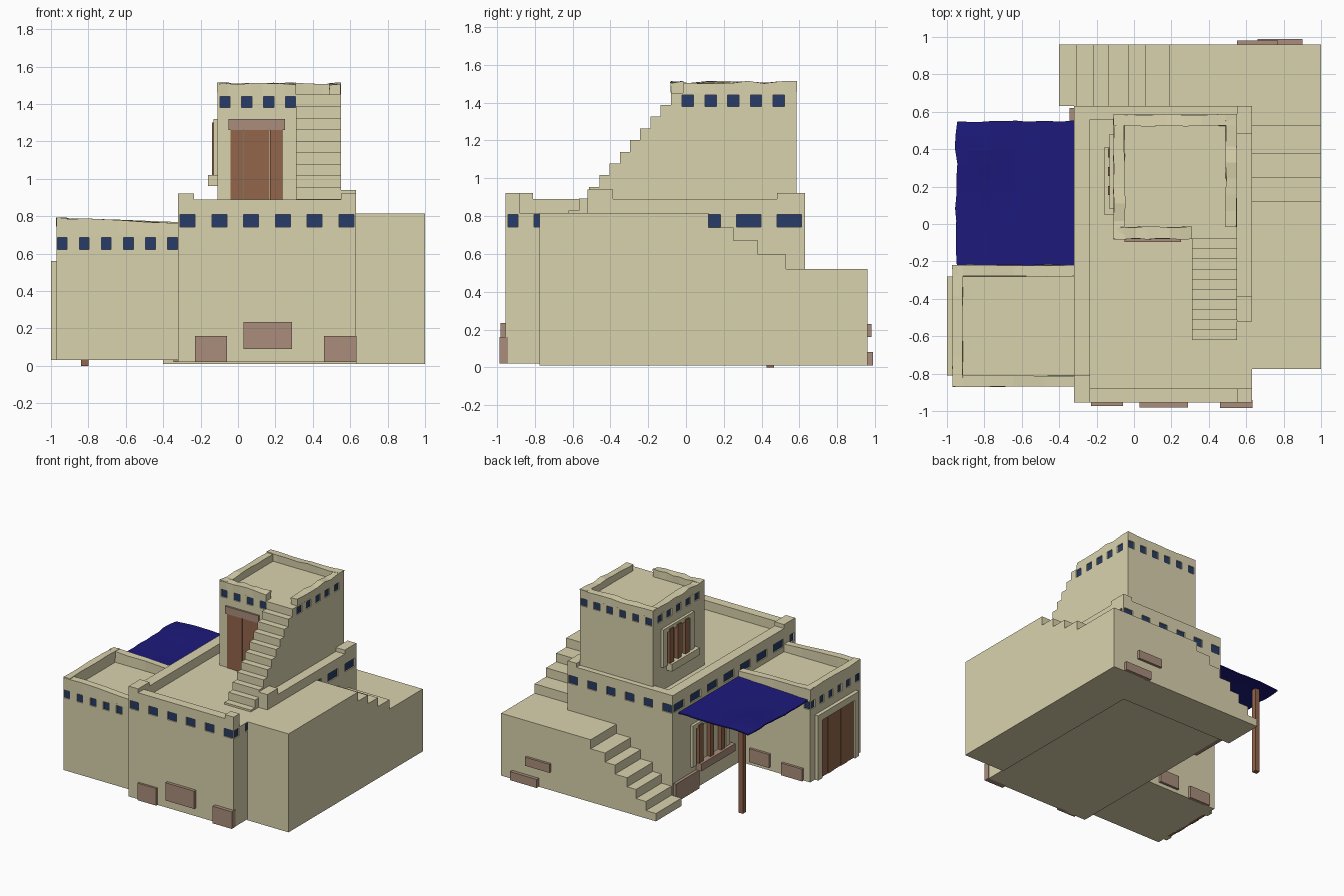
import bpy, bmesh, math, random
from mathutils import Vector

if "Cube" in bpy.data.objects:
    bpy.data.objects.remove(bpy.data.objects["Cube"])
random.seed(4)

def material(name, rgb):
    m = bpy.data.materials.new(name)
    m.diffuse_color = (*rgb, 1)
    m.use_nodes = True
    m.node_tree.nodes["Principled BSDF"].inputs["Base Color"].default_value = m.diffuse_color
    return m

CLAY = material("clay", (0.70, 0.65, 0.42))
CLOTH = material("cloth", (0.012, 0.01, 0.20))
WOOD = material("wood", (0.29, 0.13, 0.07))
STONE = material("stone", (0.40, 0.27, 0.20))
GLASS = material("opening", (0.02, 0.045, 0.14))

def finish(bm, name, mat):
    bmesh.ops.recalc_face_normals(bm, faces=bm.faces)
    me = bpy.data.meshes.new(name)
    bm.to_mesh(me)
    bm.free()
    me.materials.append(mat)
    ob = bpy.data.objects.new(name, me)
    bpy.context.scene.collection.objects.link(ob)
    return ob

def add_box(bm, x0, x1, y0, y1, z0, z1):
    vs = bmesh.ops.create_cube(bm, size=1)["verts"]
    for v in vs:
        v.co = Vector((x0 if v.co.x < 0 else x1, y0 if v.co.y < 0 else y1, z0 if v.co.z < 0 else z1))

def boxes(name, mat, *dims):
    bm = bmesh.new()
    for d in dims:
        add_box(bm, *d)
    return finish(bm, name, mat)

def prism(name, pts, axis, a, b, mat=CLAY):
    """Extrude an outline (other horizontal axis, z) along axis from a to b."""
    bm = bmesh.new()
    at = lambda u, z, w: (w, u, z) if axis == "x" else (u, w, z)
    f = bm.faces.new([bm.verts.new(at(u, z, a)) for u, z in pts])
    ext = bmesh.ops.extrude_face_region(bm, geom=[f])["geom"]
    off = Vector((b - a, 0, 0)) if axis == "x" else Vector((0, b - a, 0))
    bmesh.ops.translate(bm, vec=off, verts=[g for g in ext if isinstance(g, bmesh.types.BMVert)])
    return finish(bm, name, mat)

def rough_wall(name, dims, amount, cuts=7, slope=0.0):
    """Parapet with a hand-made uneven top edge."""
    bm = bmesh.new()
    add_box(bm, *dims)
    x0, x1, y0, y1, z0, z1 = dims
    ax = 0 if x1 - x0 > y1 - y0 else 1
    lo, hi = dims[2 * ax], dims[2 * ax + 1]
    no = Vector((1, 0, 0)) if ax == 0 else Vector((0, 1, 0))
    for i in range(1, cuts):
        bmesh.ops.bisect_plane(bm, geom=bm.verts[:] + bm.edges[:] + bm.faces[:],
                               plane_co=no * (lo + (hi - lo) * i / cuts), plane_no=no)
    for v in bm.verts:
        if v.co.z > (z0 + z1) / 2:
            v.co.z += random.uniform(-amount, amount) + slope * (v.co.x - x0)
            v.co[1 - ax] += random.uniform(-amount, amount) * 0.6
    return finish(bm, name, CLAY)

def body(name, dims, rows):
    """Solid block with rows of small recessed openings: (side, centres, width, z0, z1)."""
    ob = boxes(name, CLAY, dims)
    holes, panes = [], []
    d = 0.018
    x0, x1, y0, y1 = dims[:4]
    for side, centres, w, z0, z1 in rows:
        for c in centres:
            a, b = c - w / 2, c + w / 2
            for dest, o, i in ((holes, 0.01, -d), (panes, -d + 0.008, -d - 0.003)):
                dest.append({"front": (a, b, y0 - o, y0 - i, z0, z1),
                             "back": (a, b, y1 + i, y1 + o, z0, z1),
                             "left": (x0 - o, x0 - i, a, b, z0, z1),
                             "right": (x1 + i, x1 + o, a, b, z0, z1)}[side])
    cutter = boxes(name + "_cutter", CLAY, *holes)
    cutter.hide_render = True
    cutter.hide_viewport = True
    cutter.display_type = "WIRE"
    mod = ob.modifiers.new("openings", "BOOLEAN")
    mod.operation, mod.solver, mod.object, mod.use_self = "DIFFERENCE", "EXACT", cutter, True
    bpy.context.view_layer.update()
    me = bpy.data.meshes.new_from_object(ob.evaluated_get(bpy.context.evaluated_depsgraph_get()))
    ob.modifiers.clear()
    ob.data = me
    bpy.data.objects.remove(cutter)
    boxes(name + "_openings", GLASS, *panes)

def spaced(a, b, n):
    return [a + (b - a) * i / (n - 1) for i in range(n)]

# main house
side = spaced(-0.74, 0.545, 7)
fr = spaced(-0.27, 0.58, 6)
mz = (0.742, 0.808)
body("main_house", (-0.32, 0.63, -0.955, 0.63, 0.02, 0.815),
     [("front", fr, 0.08, *mz), ("back", fr, 0.08, *mz),
      ("left", side, 0.13, *mz), ("right", side, 0.13, *mz),
      ("left", [-0.915], 0.055, *mz), ("right", [-0.915], 0.055, *mz)])
boxes("main_parapet", CLAY,
      (-0.32, 0.63, -0.955, -0.88, 0.81, 0.89), (-0.32, 0.63, 0.56, 0.63, 0.81, 0.89),
      (-0.32, -0.235, -0.88, 0.56, 0.81, 0.89), (0.55, 0.63, -0.52, 0.56, 0.81, 0.89))
boxes("parapet_corners", CLAY,
      (-0.32, -0.235, -0.955, -0.81, 0.885, 0.922), (0.55, 0.63, -0.955, -0.88, 0.885, 0.922),
      (0.55, 0.63, 0.48, 0.63, 0.885, 0.922), (0.55, 0.63, -0.52, -0.385, 0.885, 0.94))

# upper tower
tz = (1.38, 1.44)
ty = spaced(0.01, 0.49, 5)
tx = spaced(-0.07, 0.515, 6)
body("tower", (-0.11, 0.55, -0.08, 0.585, 0.81, 1.45),
     [("front", tx[:4], 0.055, *tz), ("back", tx, 0.055, *tz),
      ("left", ty, 0.06, *tz), ("right", ty, 0.06, *tz)])
for i, d in enumerate([(-0.11, 0.31, -0.08, -0.015), (-0.11, 0.55, 0.525, 0.585),
                       (-0.11, -0.05, -0.08, 0.585), (0.49, 0.55, -0.015, 0.585)]):
    rough_wall(f"tower_parapet_{i + 1}", (*d, 1.44, 1.508), 0.007)

# steps from main roof up to tower roof
pts = [(-0.08, 0.81), (-0.62, 0.81)]
for i in range(10):
    y, z = -0.62 + 0.054 * i, 0.83 + 0.062 * i
    pts += [(y, z), (y + 0.054, z)]
prism("tower_stair", pts, "x", 0.31, 0.55)

# side annex with steps down, and the back stair below it
prism("side_annex", [(-0.775, 0.01), (-0.775, 0.815), (0.12, 0.815), (0.12, 0.74), (0.25, 0.74),
      (0.25, 0.67), (0.38, 0.67), (0.38, 0.597), (0.53, 0.597), (0.53, 0.52), (0.96, 0.52),
      (0.96, 0.01)], "x", 0.63, 1.0)
xs = [-0.4, -0.31, -0.22, -0.14, -0.03, 0.06, 0.19, 0.63]
pts = [(0.63, 0.01), (-0.4, 0.01)]
for i in range(7):
    z = 0.52 * (i + 1) / 7
    pts += [(xs[i], z), (xs[i + 1], z)]
prism("back_stair", pts, "y", 0.63, 0.96)

# low left wing
wx, wy = spaced(-0.94, -0.35, 6), spaced(-0.83, -0.26, 6)
wz = (0.622, 0.685)
body("wing", (-0.97, -0.32, -0.87, -0.22, 0.03, 0.70),
     [("front", wx, 0.052, *wz), ("back", wx, 0.052, *wz), ("left", wy, 0.052, *wz)])
for i, d in enumerate([(-0.97, -0.32, -0.87, -0.81), (-0.97, -0.32, -0.28, -0.22)]):
    rough_wall(f"wing_parapet_{i + 1}", (*d, 0.69, 0.788), 0.005, 4, -0.035)
rough_wall("wing_parapet_3", (-0.97, -0.915, -0.87, -0.22, 0.69, 0.788), 0.005, 4)

# wing door with clay surround
boxes("wing_door_frame", CLAY, (-1.0, -0.96, -0.81, -0.755, 0.03, 0.56),
      (-1.0, -0.96, -0.335, -0.28, 0.03, 0.56), (-1.0, -0.96, -0.755, -0.335, 0.505, 0.56))
boxes("wing_door_planks", WOOD, *[(-0.985 - 0.004 * (i % 2), -0.96, -0.755 + 0.084 * i,
      -0.675 + 0.084 * i, 0.03, 0.505) for i in range(5)])

# tower door with lintel
boxes("tower_door_planks", WOOD, *[(-0.04 + 0.07 * i, 0.028 + 0.07 * i, -0.087 - 0.003 * (i % 2),
      -0.07, 0.815, 1.26) for i in range(4)])
boxes("tower_door_lintel", STONE, (-0.05, 0.25, -0.095, -0.07, 1.26, 1.32))

# barred windows: tower and ground floor
def barred_window(name, x, y0, y1, z0, z1, sill):
    boxes(name + "_frame", CLAY, (x - 0.022, x + 0.01, y0, y0 + 0.05, z0, z1),
          (x - 0.022, x + 0.01, y1 - 0.05, y1, z0, z1),
          (x - 0.022, x + 0.01, y0 + 0.05, y1 - 0.05, z1 - 0.04, z1))
    boxes(name + "_bars", WOOD, *[(x - 0.03, x + 0.005, c - 0.024, c + 0.024, z0, z1 - 0.02)
          for c in spaced(y0 + 0.1, y1 - 0.1, 3)])
    boxes(name + "_sill", sill, (x - 0.05, x + 0.01, y0 - 0.03, y1 - 0.07, z0 - 0.05, z0 + 0.01))

barred_window("tower_window", -0.11, 0.08, 0.48, 1.01, 1.32, CLAY)
barred_window("ground_window", -0.32, -0.08, 0.40, 0.22, 0.56, STONE)

# exposed stones in the walls
boxes("wall_stones", STONE,
      (-0.23, -0.06, -0.972, -0.94, 0.02, 0.16), (0.03, 0.29, -0.98, -0.94, 0.09, 0.235),
      (0.46, 0.634, -0.985, -0.94, 0.02, 0.16), (0.55, 0.77, 0.95, 0.98, 0.16, 0.23),
      (0.66, 0.90, 0.95, 0.988, 0.01, 0.08), (-0.345, -0.31, 0.32, 0.62, 0.02, 0.17),
      (-0.61, -0.43, -0.23, -0.20, 0.06, 0.17), (-0.91, -0.72, -0.23, -0.20, 0.03, 0.13))

# awning and its post
boxes("awning_post", WOOD, (-0.84, -0.80, 0.425, 0.465, 0.0, 0.71))
bm = bmesh.new()
bmesh.ops.create_grid(bm, x_segments=10, y_segments=10, size=1)
for v in bm.verts:
    u, w = v.co.x, v.co.y
    hump = 0.02 * math.exp(-((u + 0.6) ** 2 + (w - 0.7) ** 2) * 3)
    v.co = Vector((-0.635 + 0.315 * u, 0.165 + 0.385 * w, 0.712 + 0.012 * u + hump))
    if abs(w) > 0.99 or u < -0.99:
        v.co += Vector((random.uniform(-.008, .008) if u < 0.9 else 0, random.uniform(-.006, .006), 0))
awning = finish(bm, "awning", CLOTH)
awning.modifiers.new("thickness", "SOLIDIFY").thickness = 0.01
